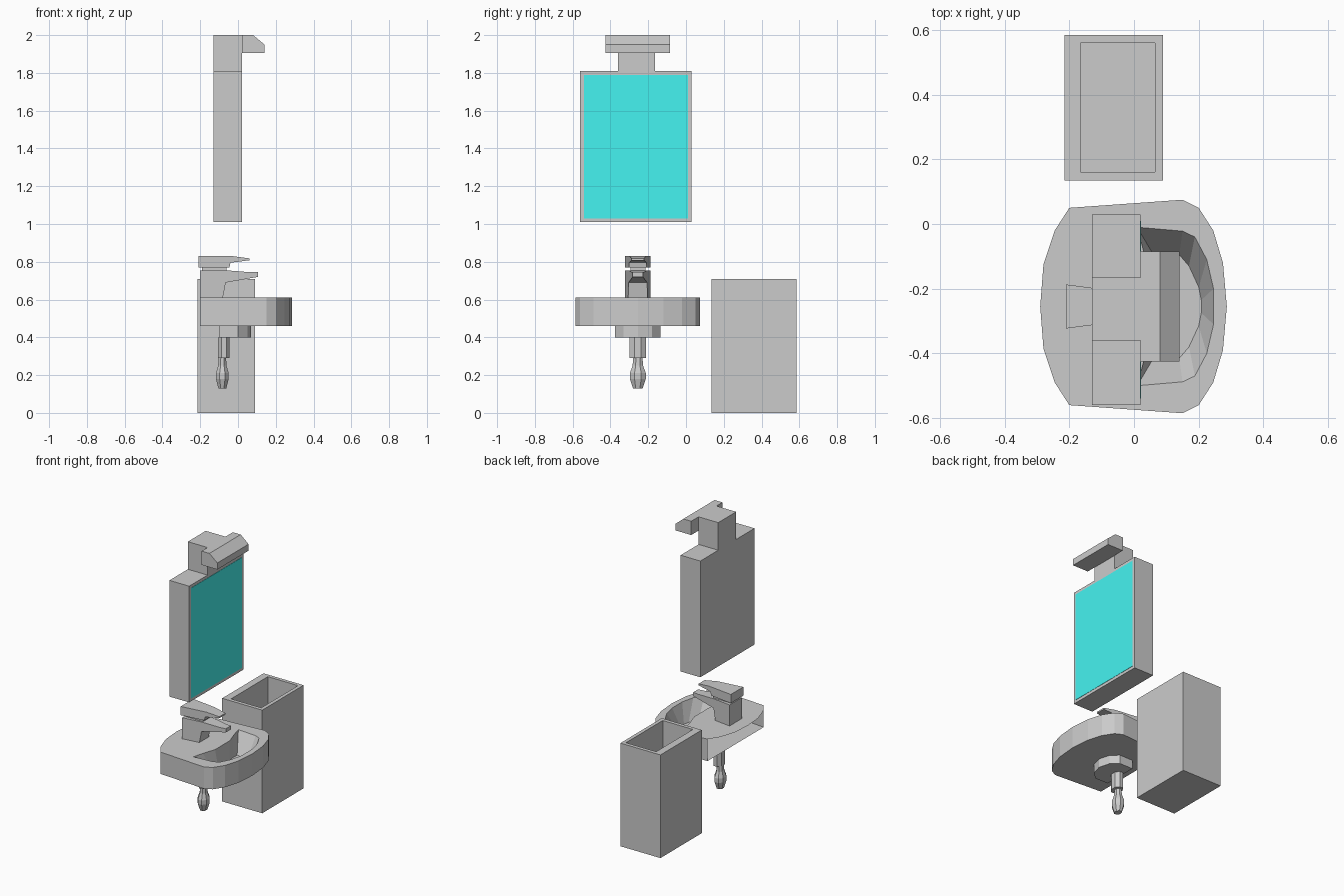
import bpy, bmesh, math

if "Cube" in bpy.data.objects:
    bpy.data.objects.remove(bpy.data.objects["Cube"])

YC = -0.255  # symmetry line of washbasin, cabinet and tap


def finish(name, bm, recalc=True):
    bmesh.ops.remove_doubles(bm, verts=bm.verts, dist=1e-5)
    if recalc:
        bmesh.ops.recalc_face_normals(bm, faces=bm.faces)
    me = bpy.data.meshes.new(name)
    bm.to_mesh(me)
    bm.free()
    ob = bpy.data.objects.new(name, me)
    bpy.context.collection.objects.link(ob)
    return ob


def box(name, x0, x1, y0, y1, z0, z1):
    bm = bmesh.new()
    bmesh.ops.create_cube(bm, size=1)
    for v in bm.verts:
        v.co = ((x0 + x1) / 2 + v.co.x * (x1 - x0),
                (y0 + y1) / 2 + v.co.y * (y1 - y0),
                (z0 + z1) / 2 + v.co.z * (z1 - z0))
    return finish(name, bm)


def side_prism(name, profile, half):
    """Side profile (x, z) widened across y; half(x) gives the half width."""
    bm = bmesh.new()
    a = [bm.verts.new((x, YC - half(x), z)) for x, z in profile]
    b = [bm.verts.new((x, YC + half(x), z)) for x, z in profile]
    bm.faces.new(a)
    bm.faces.new(b[::-1])
    skin(bm, a, b)
    return finish(name, bm)


def skin(bm, a, b, closed=True):
    n = len(a)
    for i in range(n if closed else n - 1):
        j = (i + 1) % n
        bm.faces.new((a[i], a[j], b[j], b[i]))


def mirrored(half):
    """Half outline (x, dy) to a full loop about the symmetry line."""
    pts = [(x, YC + d) for x, d in half]
    return pts + [(x, YC - d) for x, d in reversed(half) if d > 0]


def ring(bm, pts, z):
    return [bm.verts.new((x, y, z)) for x, y in pts]


# Mirror cabinet, neck and lamp
box("mirror_cabinet", -0.13, 0.02, -0.56, 0.03, 1.01, 1.81)
box("lamp_neck", -0.13, 0.02, -0.36, -0.165, 1.81, 2.0)
side_prism("lamp_shade", [(0.02, 2.0), (0.08, 2.0), (0.14, 1.95),
                          (0.14, 1.905), (0.02, 1.905)], lambda x: 0.17)
mirror = box("mirror_glass", 0.015, 0.022, -0.54, 0.01, 1.03, 1.79)
mat = bpy.data.materials.new("mirror_cyan")
mat.diffuse_color = (0.06, 0.9, 0.88, 1)
mat.use_nodes = True
mat.node_tree.nodes["Principled BSDF"].inputs["Base Color"].default_value = mat.diffuse_color
mirror.data.materials.append(mat)

# Open bin
bm = bmesh.new()
out = [(-0.215, 0.135), (0.09, 0.135), (0.09, 0.585), (-0.215, 0.585)]
inn = [(-0.165, 0.16), (0.065, 0.16), (0.065, 0.56), (-0.165, 0.56)]
loops = [ring(bm, out, 0), ring(bm, out, 0.71), ring(bm, inn, 0.71), ring(bm, inn, 0.04)]
for a, b in zip(loops, loops[1:]):
    skin(bm, a, b)
bm.faces.new(loops[0])
bm.faces.new(loops[-1])
finish("waste_bin", bm)

# Washbasin: flat top with a hole, bowl, and an outer skirt left open at the back
outline = [(-0.29, 0), (-0.28, 0.13), (-0.245, 0.235), (-0.2, 0.305), (0.15, 0.33),
           (0.2, 0.305), (0.245, 0.235), (0.275, 0.135), (0.287, 0)]
rim = [(0.06, 0.08), (0.03, 0.17), (0.01, 0.245), (0.15, 0.233), (0.188, 0.215),
       (0.225, 0.145), (0.246, 0.055)]
floor = [(0.07, 0.06), (0.06, 0.11), (0.06, 0.16), (0.14, 0.16), (0.17, 0.125),
         (0.2, 0.06), (0.208, 0.02)]
bm = bmesh.new()
top = ring(bm, mirrored(outline), 0.61)
hole = ring(bm, mirrored(rim), 0.61)
edges = [bm.edges.new((l[i], l[(i + 1) % len(l)])) for l in (top, hole) for i in range(len(l))]
bmesh.ops.triangle_fill(bm, edges=edges, use_beauty=True, normal=(0, 0, 1))
base = ring(bm, mirrored(floor), 0.48)
skin(bm, hole, base)
bm.faces.new(base)
front = mirrored(outline[3:])
upper = [v for v in top if v.co.x > -0.21]
lower = ring(bm, front, 0.46)
skin(bm, upper, lower, closed=False)
bm.faces.new(lower)
finish("washbasin", bm)

# Drain housing under the bowl
bm = bmesh.new()
housing = mirrored([(-0.1, 0.12), (0.0, 0.12), (0.05, 0.075), (0.07, 0)])
lo = ring(bm, housing, 0.40)
hi = ring(bm, housing, 0.46)
skin(bm, lo, hi)
bm.faces.new(lo)
bm.faces.new(hi)
finish("drain_housing", bm)

# Drain pipe and turned trap, eight sided
def turned(name, profile, cx, sx):
    bm = bmesh.new()
    rings = []
    for r, z in profile:
        pts = [(cx + sx * r * math.cos(t), YC + r * math.sin(t))
               for t in (math.tau * (i + 0.5) / 8 for i in range(8))]
        rings.append(ring(bm, pts, z))
    for a, b in zip(rings, rings[1:]):
        skin(bm, a, b)
    bm.faces.new(rings[0])
    bm.faces.new(rings[-1])
    return finish(name, bm)


turned("drain_pipe", [(0.047, 0.40), (0.047, 0.29)], -0.075, 0.72)
turned("drain_trap", [(0.027, 0.29), (0.03, 0.25), (0.046, 0.21), (0.046, 0.18),
                      (0.028, 0.13)], -0.083, 0.8)

# Tap: tapered body with spout, collar and lever
taper = lambda x: 0.068 - 0.13 * (x + 0.21)
side_prism("tap_body", [(-0.2, 0.61), (-0.2, 0.755), (-0.065, 0.755), (0.06, 0.745),
                        (0.105, 0.745), (0.105, 0.72), (-0.065, 0.69), (-0.08, 0.61)], taper)
side_prism("tap_collar", [(-0.19, 0.75), (-0.19, 0.775), (-0.06, 0.775), (-0.06, 0.75)],
           lambda x: 0.04)
side_prism("tap_lever", [(-0.21, 0.77), (-0.21, 0.83), (-0.03, 0.83), (0.06, 0.818),
                         (0.06, 0.808), (-0.04, 0.795), (-0.045, 0.77)], taper)
